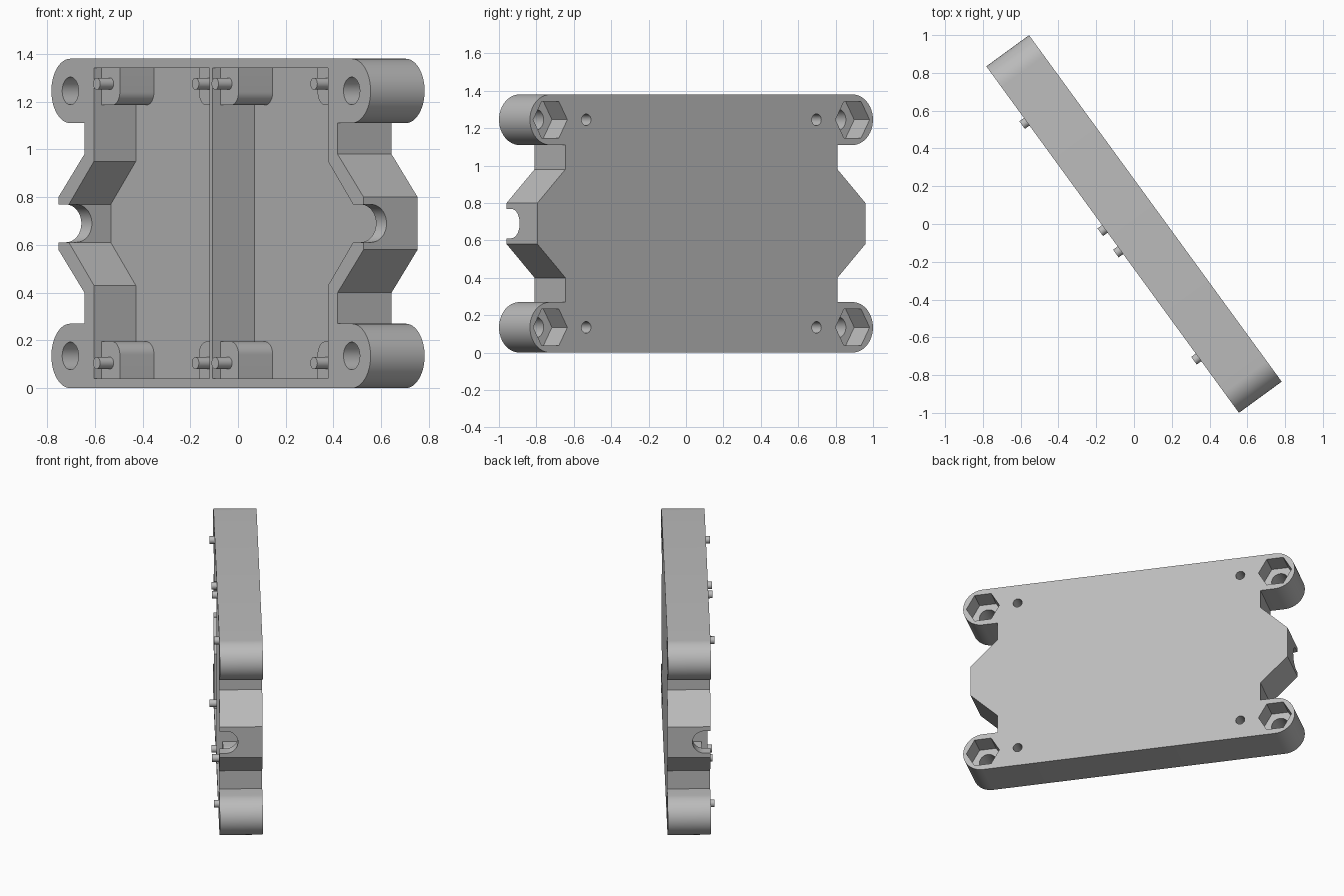
import bpy, bmesh
from math import cos, sin, pi, radians

old = bpy.data.objects.get("Cube")
if old:
    bpy.data.objects.remove(old, do_unlink=True)

TURN = radians(-53.9)      # the case stands turned about z
HEIGHT, MID = 1.38, 0.69
FRONT, BACK = -0.14, 0.14  # local y of the two faces
BOSS_U, BOSS_Z, BOSS_R = 1.0, 0.135, 0.135

gray = bpy.data.materials.new("light_gray_plastic")
gray.use_nodes = True
gray.diffuse_color = (0.5, 0.5, 0.5, 1)
gray.node_tree.nodes["Principled BSDF"].inputs["Base Color"].default_value = (0.5, 0.5, 0.5, 1)


def arc(cx, cz, r, a, b, n):
    """Points on an arc, angles in degrees."""
    steps = [radians(a + (b - a) * i / n) for i in range(n + 1)]
    return [(cx + r * cos(t), cz + r * sin(t)) for t in steps]


def circle(cx, cz, r, n=40):
    return arc(cx, cz, r, 0, 360, n)[:-1]


def flip_u(pts):
    return [(-u, z) for u, z in pts]


def close_up(lower):
    """Completes a lower half profile by mirroring it in height."""
    return lower + [(u, HEIGHT - z) for u, z in reversed(lower)]


def prisms(name, profiles, start, end, axis="y"):
    """One object made of profiles extruded along y or x."""
    bm = bmesh.new()
    for pts in profiles:
        place = (lambda p, d: (p[0], d, p[1])) if axis == "y" else (lambda p, d: (d, p[0], p[1]))
        rings = [[bm.verts.new(place(p, d)) for p in pts] for d in (start, end)]
        bm.faces.new(rings[0])
        bm.faces.new(rings[1][::-1])
        for i in range(len(pts)):
            j = (i + 1) % len(pts)
            bm.faces.new((rings[0][j], rings[0][i], rings[1][i], rings[1][j]))
    bmesh.ops.recalc_face_normals(bm, faces=bm.faces)
    mesh = bpy.data.meshes.new(name)
    bm.to_mesh(mesh)
    bm.free()
    mesh.materials.append(gray)
    obj = bpy.data.objects.new(name, mesh)
    bpy.context.collection.objects.link(obj)
    return obj


def select(obj):
    bpy.ops.object.select_all(action="DESELECT")
    obj.select_set(True)
    bpy.context.view_layer.objects.active = obj


def cut(target, cutter):
    cutter.hide_render = True
    select(target)
    mod = target.modifiers.new("cut", "BOOLEAN")
    mod.operation, mod.solver, mod.object = "DIFFERENCE", "EXACT", cutter
    bpy.ops.object.modifier_apply(modifier=mod.name)
    bpy.data.objects.remove(cutter, do_unlink=True)


# Case body: round corner bosses and pointed ends
right_low = arc(BOSS_U, BOSS_Z, BOSS_R, -90, 90, 24) + [(0.9, 0.27), (0.9, 0.4), (1.085, 0.58)]
right_side = close_up(right_low)
case = prisms("case_body", [right_side + flip_u(right_side)[::-1]], FRONT, BACK)

# Two compartments: a shallow full outline, then a deep one that leaves corner ledges
IN, OUT, LOW, LEDGE_U, LEDGE_Z, R = 0.012, 0.832, 0.04, 0.129, 0.195, 0.055
end_slope = [(OUT, 0.43), (1.01, 0.61)]
shallow = close_up([(IN, LOW), (OUT, LOW)] + end_slope)
deep = close_up([(IN, LEDGE_Z)]
                + arc(IN + LEDGE_U - R, LEDGE_Z - R, R, 90, 0, 10) + [(IN + LEDGE_U, LOW)]
                + [(OUT - LEDGE_U, LOW)] + arc(OUT - LEDGE_U + R, LEDGE_Z - R, R, 180, 90, 10)
                + [(OUT, LEDGE_Z)] + end_slope)
for outline, floor in ((shallow, -0.1), (deep, 0.077)):
    cut(case, prisms("compartment_cutter", [outline, flip_u(outline)], FRONT - 0.1, floor))

# Round-bottomed cable notches through both end walls
notch = arc(-0.1, MID, 0.079, -90, 90, 24) + [(-0.3, MID + 0.079), (-0.3, MID - 0.079)]
for side in (-1, 1):
    cut(case, prisms("notch_cutter", [notch], side * 0.96, side * 1.2, "x"))

# Screw holes, hexagonal nut pockets and small blind holes in the back
corners = [(s, z) for s in (-1, 1) for z in (BOSS_Z, HEIGHT - BOSS_Z)]
cut(case, prisms("screw_cutter", [circle(s * BOSS_U, z, 0.058) for s, z in corners], -0.3, 0.3))
cut(case, prisms("nut_cutter", [circle(s * BOSS_U, z, 0.113, 6) for s, z in corners], 0.0, 0.3))
cut(case, prisms("blind_cutter", [circle(s * 0.762, z, 0.031, 24) for s, z in corners], 0.02, 0.3))

# Alignment pins standing on the ledges
pin_spots = [(s * u, z) for s in (-1, 1) for u in (0.07, 0.772) for z in (0.105, HEIGHT - 0.105)]
pins = prisms("alignment_pins", [circle(u, z, 0.025, 24) for u, z in pin_spots], -0.17, -0.09)

for obj in (case, pins):
    obj.rotation_euler.z = TURN
    select(obj)
    bpy.ops.object.shade_smooth_by_angle(angle=radians(30))
